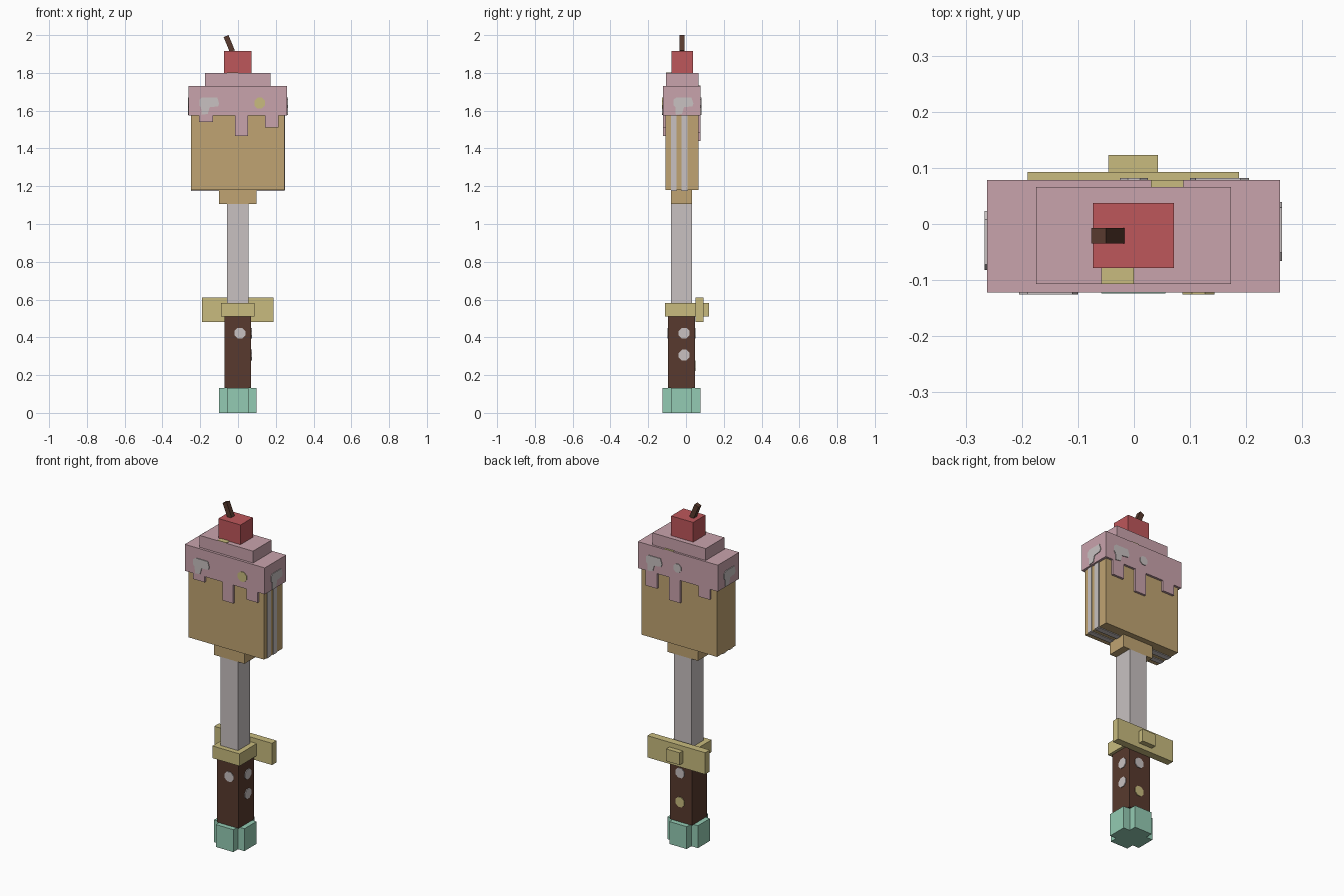
import bpy, bmesh, math
from mathutils import Matrix, Vector

cube = bpy.data.objects.get("Cube")
if cube:
    bpy.data.objects.remove(cube)


def material(name, rgb):
    lin = [((c / 255 + 0.055) / 1.055) ** 2.4 for c in rgb] + [1]
    m = bpy.data.materials.new(name)
    m.use_nodes = True
    m.diffuse_color = lin
    m.node_tree.nodes["Principled BSDF"].inputs["Base Color"].default_value = lin
    return m


PINK = material("pink icing", (201, 163, 172))
TAN = material("tan cake", (192, 164, 114))
CREAM = material("pale grey", (200, 193, 193))
GOLD = material("dull gold", (200, 187, 126))
BROWN = material("dark brown", (88, 58, 46))
MINT = material("mint green", (148, 203, 179))
RED = material("cherry red", (190, 87, 91))


def finish(name, bm, mat):
    bmesh.ops.recalc_face_normals(bm, faces=bm.faces)
    me = bpy.data.meshes.new(name)
    bm.to_mesh(me)
    bm.free()
    me.materials.append(mat)
    ob = bpy.data.objects.new(name, me)
    bpy.context.collection.objects.link(ob)
    return ob


def box(name, mat, x, y, z):
    """Box from (low, high) pairs."""
    lo, hi = Vector((x[0], y[0], z[0])), Vector((x[1], y[1], z[1]))
    bm = bmesh.new()
    bmesh.ops.create_cube(bm, size=1, matrix=Matrix.Translation((lo + hi) / 2)
                          @ Matrix.Diagonal((*(hi - lo), 1)))
    return finish(name, bm, mat)


# Quarter turns from the front to each side
TURN = {"front": 0, "left": 1, "back": 2, "right": 3}


def plate(name, mat, side, depth, u, z, pts):
    """Thin flat outline laid on an upright side; u runs rightwards as seen."""
    rot = Matrix.Rotation(TURN[side] * math.pi / 2, 4, "Z")
    out = rot @ Vector((0, -1, 0))
    right = rot @ Vector((1, 0, 0))
    bm = bmesh.new()
    verts = [bm.verts.new(right * (u + a) + out * depth + Vector((0, 0, z + b))) for a, b in pts]
    face = bm.faces.new(verts)
    ext = bmesh.ops.extrude_face_region(bm, geom=[face])
    top = [v for v in ext["geom"] if isinstance(v, bmesh.types.BMVert)]
    bmesh.ops.translate(bm, verts=top, vec=out * 0.004)
    return finish(name, bm, mat)


def dot(name, mat, side, depth, u, z, r=0.031):
    ring = [(r * math.cos(a), r * math.sin(a))
            for a in ((i + 0.5) * math.pi / 4 for i in range(8))]
    return plate(name, mat, side, depth, u, z, ring)


MID = (-0.08, 0.032)

# Cross-shaped pommel
box("pommel_wide", MINT, (-0.1, 0.098), MID, (0, 0.132))
box("pommel_deep", MINT, (-0.058, 0.056), (-0.124, 0.076), (0, 0.132))

# Handle with inlaid dots
box("handle", BROWN, (-0.072, 0.07), (-0.095, 0.047), (0.132, 0.51))
dot("handle_dot_front", CREAM, "front", 0.095, 0.01, 0.422)
dot("handle_dot_left_upper", CREAM, "left", 0.07, -0.01, 0.422)
dot("handle_dot_left_lower", CREAM, "left", 0.07, -0.01, 0.306)
dot("handle_dot_back_upper", CREAM, "back", 0.047, -0.005, 0.422)
dot("handle_dot_back_lower", GOLD, "back", 0.047, -0.005, 0.25)

# Guard: collar, wings and knob behind
box("guard_collar", GOLD, (-0.09, 0.087), (-0.11, 0.05), (0.51, 0.582))
box("guard_wings", GOLD, (-0.19, 0.187), (0.05, 0.093), (0.482, 0.61))
box("guard_knob", GOLD, (-0.045, 0.043), (0.05, 0.123), (0.51, 0.582))

# Stick and cake
box("stick", CREAM, (-0.058, 0.056), MID, (0.582, 1.105))
box("cake_neck", TAN, (-0.1, 0.098), MID, (1.105, 1.18))
CAKE_X, CAKE_Y = (-0.248, 0.246), (-0.108, 0.065)
box("cake", TAN, CAKE_X, CAKE_Y, (1.18, 1.6))

# Cream filling stripes on the side and underneath
for i, (a, b) in enumerate([(-0.08, -0.05), (-0.025, 0.008)]):
    box(f"filling_side_{i}", CREAM, (0.246, 0.25), (a, b), (1.18, 1.574))
    box(f"filling_base_{i}", CREAM, CAKE_X, (a, b), (1.176, 1.18))

# Icing tiers
box("icing", PINK, (-0.262, 0.26), (-0.122, 0.078), (1.574, 1.73))
box("icing_top", PINK, (-0.175, 0.173), (-0.107, 0.066), (1.73, 1.8))

# Drips: (low x, high x, bottom) on each long face
front = [(-0.207, -0.132, 1.54), (-0.016, 0.054, 1.465), (0.142, 0.214, 1.512)]
back = [(0.135, 0.21, 1.485), (-0.016, 0.056, 1.44), (-0.21, -0.135, 1.512)]
for label, drips, ys in (("front", front, (-0.122, -0.108)), ("back", back, (0.065, 0.078))):
    for i, (a, b, low) in enumerate(drips):
        box(f"drip_{label}_{i}", PINK, (a, b), ys, (low, 1.574))

# Pale blots and sprinkles on the icing
blot = [(0.012, 0), (0.045, 0.005), (0.055, 0.04), (0.1, 0.045), (0.105, 0.06),
        (0.095, 0.092), (0.015, 0.092), (0, 0.08), (0, 0.05), (0.01, 0.04)]
for side, depth, u in (("front", 0.122, -0.205), ("left", 0.26, -0.066),
                       ("back", 0.078, -0.205), ("right", 0.262, -0.023)):
    plate(f"icing_blot_{side}", CREAM, side, depth, u, 1.578, blot)
dot("sprinkle_front", GOLD, "front", 0.122, 0.115, 1.64)
dot("sprinkle_back", CREAM, "back", 0.078, 0, 1.643, 0.027)
box("sprinkle_ledge", GOLD, (0.03, 0.088), (0.066, 0.078), (1.729, 1.733))
box("sprinkle_top", GOLD, (-0.058, 0), (-0.107, -0.075), (1.799, 1.803))

# Cherry and leaning stem
box("cherry", RED, (-0.073, 0.071), (-0.078, 0.037), (1.8, 1.916))
stem = box("cherry_stem", BROWN, (-0.014, 0.014), (-0.014, 0.014), (-0.047, 0.04))
stem.matrix_world = Matrix.Translation((-0.048, -0.021, 1.958)) @ Matrix.Rotation(-0.39, 4, "Y")
